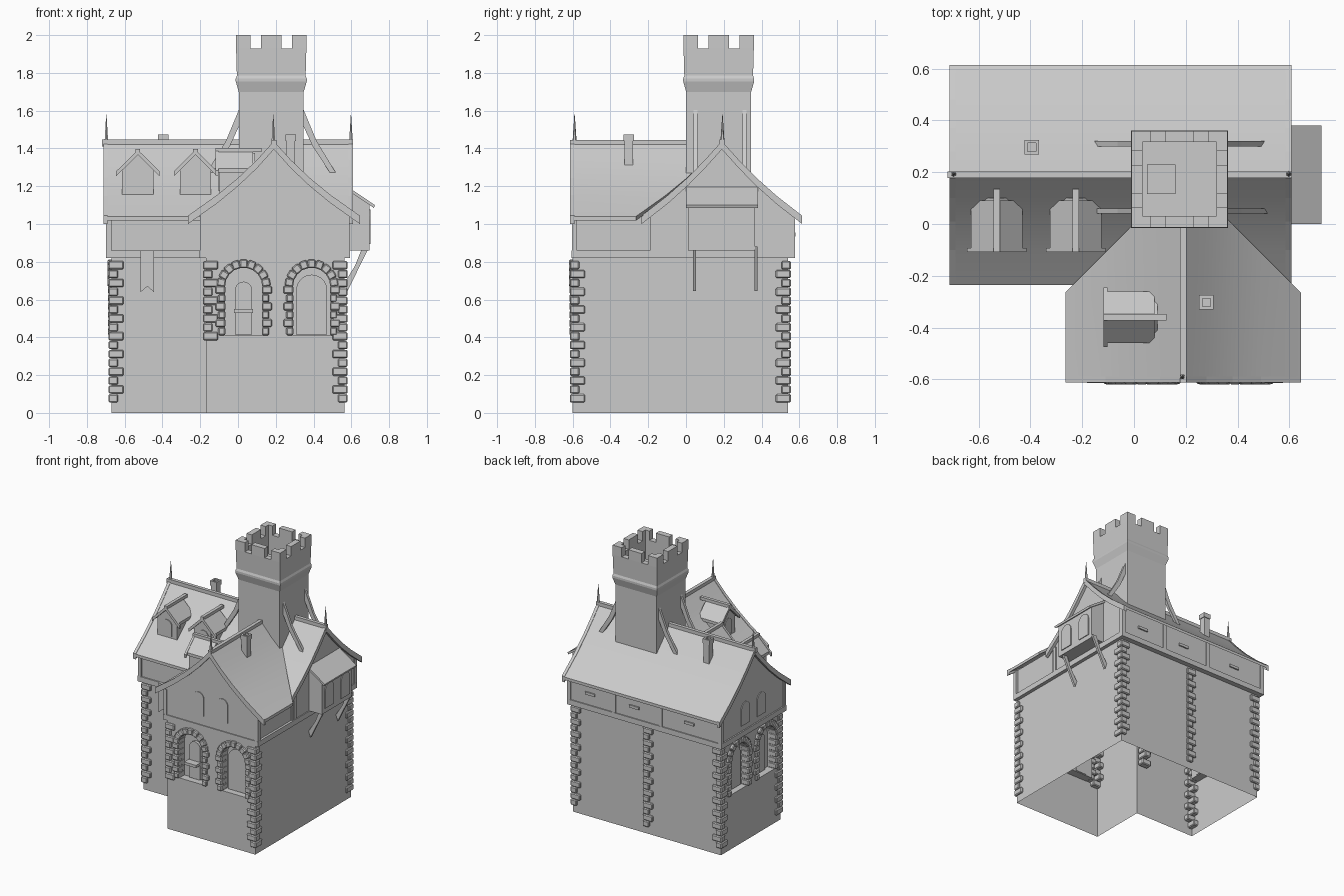
import bpy, bmesh, math
from mathutils import Matrix, Vector

if "Cube" in bpy.data.objects:
    bpy.data.objects.remove(bpy.data.objects["Cube"])

CX, CY = 0.19, 0.19            # ridge positions of the two wings
I = Matrix.Identity(4)


def place(x, y, z=0, deg=0):
    return Matrix.Translation((x, y, z)) @ Matrix.Rotation(math.radians(deg), 4, 'Z')


def finish(bm, name, bevel=0):
    bmesh.ops.recalc_face_normals(bm, faces=bm.faces)
    me = bpy.data.meshes.new(name)
    bm.to_mesh(me)
    bm.free()
    ob = bpy.data.objects.new(name, me)
    bpy.context.collection.objects.link(ob)
    if bevel:
        m = ob.modifiers.new("bevel", 'BEVEL')
        m.width, m.segments = bevel, 1
    return ob


def box(bm, x0, x1, y0, y1, z0, z1, M=I):
    T = Matrix.Translation(((x0 + x1) / 2, (y0 + y1) / 2, (z0 + z1) / 2))
    S = Matrix.Diagonal((abs(x1 - x0), abs(y1 - y0), abs(z1 - z0), 1))
    bmesh.ops.create_cube(bm, size=1, matrix=M @ T @ S)


def prism(bm, pts, y0, y1, M=I):
    """Extrude an (x, z) outline along local y; y1 may depend on x."""
    end = y1 if callable(y1) else (lambda u: y1)
    a = [bm.verts.new(M @ Vector((u, y0, z))) for u, z in pts]
    b = [bm.verts.new(M @ Vector((u, end(u), z))) for u, z in pts]
    bm.faces.new(a)
    bm.faces.new(b[::-1])
    for i in range(len(a)):
        j = (i + 1) % len(a)
        bm.faces.new((a[i], b[i], b[j], a[j]))


def arch(w, z0, spring, n=10):
    return [(-w, z0), (w, z0)] + [(w * math.cos(math.pi * i / n), spring + w * math.sin(math.pi * i / n))
                                  for i in range(n + 1)]


def slab(half, top, bottom, cx=0):
    """Closed symmetric roof cross-section from half a profile."""
    full = [(-d, z) for d, z in half[::-1]] + half[1:]
    return [(cx + d, z + top) for d, z in full] + [(cx + d, z - bottom) for d, z in full[::-1]]


# stone base: bottomless L with arched recesses
WIN = [place(0.03, -0.6), place(0.39, -0.6), place(-0.67, 0.33, 0, -90), place(-0.67, 0.0, 0, -90)]
bm = bmesh.new()
L = [(-0.67, -0.17), (-0.17, -0.17), (-0.17, -0.6), (0.565, -0.6), (0.565, 0.54), (-0.67, 0.54)]
f = bm.faces.new([bm.verts.new((x, y, 0)) for x, y in L])
r = bmesh.ops.extrude_face_region(bm, geom=[f])
bmesh.ops.translate(bm, vec=(0, 0, 0.825), verts=[v for v in r['geom'] if isinstance(v, bmesh.types.BMVert)])
base = finish(bm, "stone_base")
bm = bmesh.new()
for M in WIN:
    prism(bm, arch(0.1, 0.41, 0.67), -0.05, 0.06, M)
cut = finish(bm, "window_cutter")
cut.hide_render = True
mod = base.modifiers.new("windows", 'BOOLEAN')
mod.object, mod.operation, mod.solver = cut, 'DIFFERENCE', 'EXACT'
bpy.context.view_layer.objects.active = base
bpy.ops.object.modifier_apply(modifier="windows")
bpy.data.objects.remove(cut)
bm = bmesh.new()
bm.from_mesh(base.data)
bmesh.ops.delete(bm, geom=[f for f in bm.faces if f.calc_center_median().z < 0.001], context='FACES')
bm.to_mesh(base.data)
bm.free()

# window panes and latch bar
bm = bmesh.new()
for k, M in enumerate(WIN):
    prism(bm, arch(0.045 if k % 3 == 0 else 0.082, 0.415, 0.65), 0.04, 0.065, M)
box(bm, -0.05, 0.05, -0.015, 0.05, 0.53, 0.55, WIN[0])
finish(bm, "window_panes")

# stones around the window arches
bm = bmesh.new()
for M in WIN:
    for s in (-1, 1):
        for i in range(6):
            w = 0.15 if i % 2 else 0.135
            box(bm, s * 0.097, s * w, -0.018, 0.05, 0.411 + i * 0.044, 0.452 + i * 0.044, M)
    for i in range(9):
        A = Matrix.Translation((0, 0, 0.67)) @ Matrix.Rotation(math.radians(80 - 20 * i), 4, 'Y')
        box(bm, -0.021, 0.021, -0.02, 0.05, 0.097, 0.142, M @ A)
finish(bm, "arch_stones", 0.006)

# corner quoins
bm = bmesh.new()
for x, y, sx, sy, i0 in [(-0.67, 0.54, -1, 1, 0), (0.565, 0.54, 1, 1, 0), (0.565, -0.6, 1, -1, 0),
                         (-0.67, -0.17, -1, -1, 0), (-0.17, -0.6, -1, -1, 7), (-0.19, -0.15, 1, -1, 7),
                         (-0.04, 0.54, 1, 1, 0)]:
    for i in range(i0, 16):
        a, b = (0.065, 0.035) if i % 2 else (0.035, 0.065)
        z = 0.055 + i * 0.047
        box(bm, x + sx * 0.015, x - sx * a, y + sy * 0.015, y - sy * b, z, z + 0.044)
finish(bm, "corner_quoins", 0.006)

# upper storey walls with gables
MAIN = place(0, CY, 0, 90)     # local x -> world y, local y -> -world x
HALF = [(0, 1.425), (0.09, 1.325), (0.18, 1.233), (0.29, 1.135), (0.425, 1.03)]
FRONT = [(0, 1.425), (0.09, 1.325), (0.19, 1.23), (0.3, 1.14), (0.455, 1.03)]


def gable(half, w, cx=0):
    top = [(d, z - 0.012) for d, z in half[:-1]] + [(w, 1.055)]
    return [(cx - w, 0.82)] + [(cx - d, z) for d, z in top[::-1]] + [(cx + d, z) for d, z in top[1:]] + [(cx + w, 0.82)]


bm = bmesh.new()
prism(bm, gable(HALF, 0.38), -0.585, 0.69, MAIN)
prism(bm, gable(FRONT, 0.385), -0.598, 0.0, place(CX, 0))
finish(bm, "upper_storey")

# roofs: the front one is mitred into the main one
bm = bmesh.new()
prism(bm, slab(HALF, 0.01, 0.012), -0.603, 0.708, MAIN)
prism(bm, slab(FRONT, 0.01, 0.012, CX), -0.608, lambda u: 0.19 - abs(u - CX))
roof = finish(bm, "roofs")

# bargeboards and ridge beams
bm = bmesh.new()
prism(bm, slab(HALF, 0.014, 0.03), -0.608, -0.586, MAIN)
prism(bm, slab(HALF, 0.014, 0.03), 0.69, 0.712, MAIN)
prism(bm, slab(FRONT, 0.014, 0.03, CX), -0.613, -0.59)
box(bm, -0.72, 0.61, CY - 0.013, CY + 0.013, 1.41, 1.447)
box(bm, CX - 0.013, CX + 0.013, -0.613, 0.05, 1.41, 1.445)
finish(bm, "bargeboards_and_ridges")

# timber sills, posts and wall slits
bm = bmesh.new()
box(bm, -0.7, 0.592, 0.55, 0.578, 0.82, 0.86)
box(bm, -0.7, -0.19, -0.2, -0.17, 0.82, 0.86)
box(bm, -0.7, -0.67, -0.2, 0.578, 0.82, 0.86)
box(bm, 0.56, 0.592, -0.605, 0.578, 0.82, 0.86)
box(bm, -0.203, 0.592, -0.605, -0.58, 0.82, 0.86)
box(bm, -0.203, -0.17, -0.605, -0.19, 0.82, 0.86)
for x, y in [(-0.685, 0.563), (-0.19, 0.563), (0.2, 0.563), (0.577, 0.563), (-0.685, -0.185),
             (0.577, -0.59), (-0.188, -0.59), (0.577, -0.16)]:
    box(bm, x - 0.014, x + 0.014, y - 0.014, y + 0.014, 0.83, 1.05)
for x in (-0.43, 0.03, 0.4):
    box(bm, x - 0.04, x + 0.04, 0.56, 0.58, 0.935, 0.955)
finish(bm, "timber_frame")

# small arched gable windows
bm = bmesh.new()
for x in (0.09, 0.29):
    prism(bm, arch(0.045, 0.93, 1.06), -0.604, -0.58, place(x, 0))
for y in (0.09, 0.28):
    prism(bm, arch(0.05, 0.9, 1.02), -0.006, 0.02, place(-0.69, y, 0, -90))
    prism(bm, arch(0.053, 0.895, 1.025), -0.006, 0.02, place(0.695, y + 0.005, 0, 90))
finish(bm, "gable_windows")

# oriel bay with lean-to roof and brackets
bm = bmesh.new()
prism(bm, [(0.57, 0.86), (0.695, 0.86), (0.695, 1.105), (0.57, 1.185)], 0.01, 0.365)
prism(bm, [(0.57, 1.205), (0.725, 1.1), (0.72, 1.085), (0.57, 1.185)], 0.0, 0.38)
for y in (0.045, 0.37):
    prism(bm, [(0.695, 0.88), (0.66, 0.88), (0.62, 0.78), (0.565, 0.69), (0.58, 0.645)], y - 0.008, y + 0.008)
finish(bm, "oriel_bay")

# dormers
bm = bmesh.new()
for M in (place(-0.53, -0.1), place(-0.225, -0.1), place(-0.11, -0.36, 0.005, -90)):
    prism(bm, [(-0.083, 1.14), (0.083, 1.14), (0.083, 1.29), (0, 1.37), (-0.083, 1.29)], 0.012, 0.2, M)
    prism(bm, slab([(0, 1.378), (0.1, 1.28)], 0.01, 0.012), 0.0, 0.19, M)
    prism(bm, slab([(0, 1.38), (0.115, 1.267)], 0.012, 0.014), -0.008, 0.008, M)
    box(bm, -0.012, 0.012, -0.008, 0.235, 1.375, 1.398, M)
    prism(bm, arch(0.04, 1.17, 1.25), 0.006, 0.02, M)
finish(bm, "dormers")

# chimneys with hollow tops
bm = bmesh.new()
for x, y in ((-0.395, 0.297), (0.28, -0.303)):
    box(bm, x - 0.023, x + 0.023, y - 0.023, y + 0.023, 1.2, 1.46)
    for s in (-1, 1):
        box(bm, x - 0.028, x + 0.028, y + s * 0.016, y + s * 0.028, 1.44, 1.475)
        box(bm, x + s * 0.016, x + s * 0.028, y - 0.028, y + 0.028, 1.44, 1.475)
finish(bm, "chimneys")

# roof finials
bm = bmesh.new()
for x, y in ((-0.697, CY + 0.003), (0.598, CY + 0.003), (CX - 0.003, -0.59)):
    for r1, r2, z0, z1 in ((0.012, 0.009, 1.4, 1.465), (0.009, 0.001, 1.465, 1.58)):
        bmesh.ops.create_cone(bm, cap_ends=True, segments=6, radius1=r1, radius2=r2, depth=z1 - z0,
                              matrix=place(x, y, (z0 + z1) / 2))
finish(bm, "finials")

# tower: square shaft flaring to a hollow crown
TC = place(0.176, 0.173)
bm = bmesh.new()
rings = []
for h, z in [(0.172, 1.0), (0.172, 1.7), (0.188, 1.755), (0.188, 1.77), (0.182, 1.785), (0.186, 1.93),
             (0.143, 1.93), (0.143, 1.78)]:
    rings.append([bm.verts.new(TC @ Vector((sx * h, sy * h, z))) for sx, sy in ((-1, -1), (1, -1), (1, 1), (-1, 1))])
for p, q in zip(rings, rings[1:]):
    for i in range(4):
        bm.faces.new((p[i], p[(i + 1) % 4], q[(i + 1) % 4], q[i]))
bm.faces.new(rings[-1])
bm.faces.new(rings[0][::-1])
finish(bm, "tower")

# battlements, roof hatch and shaft band
bm = bmesh.new()
for k in range(4):
    M = TC @ Matrix.Rotation(math.pi / 2 * k, 4, 'Z')
    box(bm, -0.055, 0.055, -0.186, -0.143, 1.929, 2.0, M)
    box(bm, -0.186, -0.11, -0.186, -0.143, 1.929, 2.0, M)
    box(bm, -0.186, -0.143, -0.143, -0.11, 1.929, 2.0, M)
box(bm, 0.05, 0.16, 0.115, 0.23, 1.77, 1.79)
finish(bm, "battlements")

# curved struts propping the tower
bm = bmesh.new()
for y in (0.05, 0.31):
    for s in (-1, 1):
        out = [(0.165, 1.62), (0.24, 1.44), (0.355, 1.25), (0.325, 1.25), (0.22, 1.41), (0.165, 1.53)]
        prism(bm, [(0.176 + s * u, z) for u, z in out], y - 0.01, y + 0.01)
finish(bm, "tower_struts")

# swallowtail banner
bm = bmesh.new()
prism(bm, [(-0.515, 0.86), (-0.515, 0.64), (-0.48, 0.67), (-0.445, 0.64), (-0.445, 0.86)], -0.212, -0.2)
finish(bm, "banner")

# smooth the curved roof slopes only
bpy.ops.object.select_all(action='DESELECT')
roof.select_set(True)
bpy.context.view_layer.objects.active = roof
bpy.ops.object.shade_smooth_by_angle(angle=math.radians(20))
